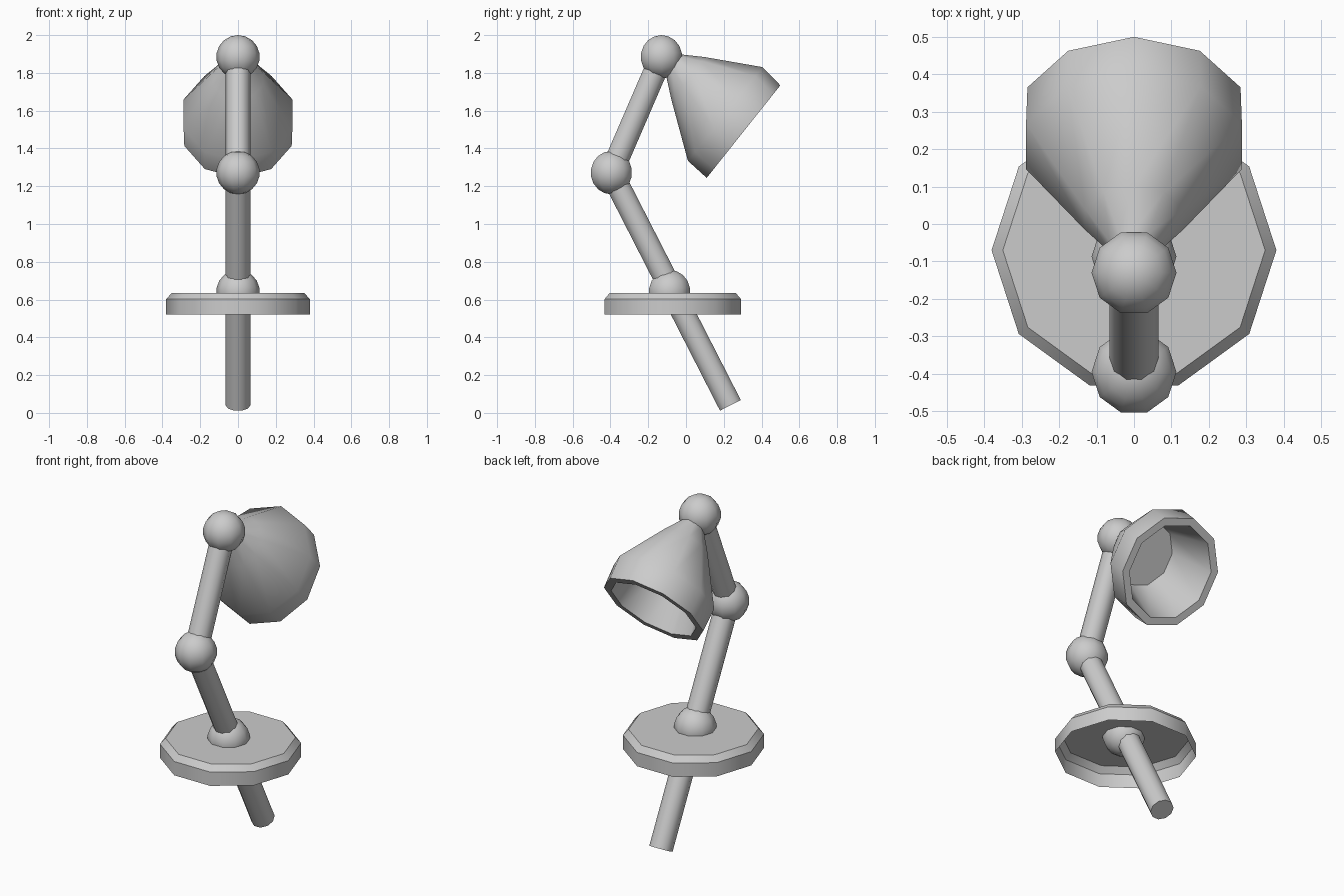
import bpy, math
from mathutils import Vector

if "Cube" in bpy.data.objects:
    bpy.data.objects.remove(bpy.data.objects["Cube"])

SIDES = 10


def finish(obj, name, angle=38):
    obj.name = name
    bpy.ops.object.select_all(action='DESELECT')
    obj.select_set(True)
    bpy.context.view_layer.objects.active = obj
    bpy.ops.object.shade_smooth_by_angle(angle=math.radians(angle))
    return obj


def lathe(name, rings, origin, axis, u, v, cap_start=True, cap_end=True):
    """Rings of (height, radius along u, radius along v, shift along u)."""
    verts, faces = [], []
    for h, ru, rv, shift in rings:
        for i in range(SIDES):
            t = math.tau * i / SIDES
            verts.append(origin + axis * h + u * (shift + ru * math.cos(t)) + v * (rv * math.sin(t)))
    for k in range(len(rings) - 1):
        for i in range(SIDES):
            j = (i + 1) % SIDES
            a, b = k * SIDES, (k + 1) * SIDES
            faces.append((a + i, a + j, b + j, b + i))
    if cap_start:
        faces.append(tuple(reversed(range(SIDES))))
    if cap_end:
        n = (len(rings) - 1) * SIDES
        faces.append(tuple(range(n, n + SIDES)))
    mesh = bpy.data.meshes.new(name)
    mesh.from_pydata(verts, [], faces)
    obj = bpy.data.objects.new(name, mesh)
    bpy.context.collection.objects.link(obj)
    return finish(obj, name)


def rod(name, a, b, r=0.065):
    a, b = Vector(a), Vector(b)
    axis = (b - a).normalized()
    u = Vector((1, 0, 0))
    return lathe(name, [(0, r, r, 0), ((b - a).length, r, r, 0)], a, axis, u, axis.cross(u))


def joint(name, loc, r=0.115):
    bpy.ops.mesh.primitive_uv_sphere_add(segments=SIDES, ring_count=9, radius=r, location=loc,
                                         rotation=(0, 0, math.pi / 2 * 0))
    # turn the side vertices onto the x axis
    obj = bpy.context.object
    obj.rotation_euler.z = math.pi / 2
    return finish(obj, name, 60)


X, Y, Z = Vector((1, 0, 0)), Vector((0, 1, 0)), Vector((0, 0, 1))

# Base: chamfered disc, open underneath
lathe("base", [(0.52, 0.38, 0.38, 0), (0.602, 0.38, 0.38, 0), (0.636, 0.35, 0.35, 0)],
      Vector((0, -0.07, 0)), Z, X, Y, cap_start=False)

# Arms and ball joints
elbow, head = (0, -0.395, 1.272), (0, -0.13, 1.885)
rod("lower_arm", (0, 0.235, 0.04), elbow)
rod("upper_arm", elbow, head)
for name, loc in (("base_joint", (0, -0.087, 0.642)), ("elbow_joint", elbow), ("head_joint", head)):
    joint(name, loc)

# Lampshade: outer cone, collar, rim, inner wall and flat inner end
axis = Vector((0, 0.783, -0.623)).normalized()
u = Vector((0, 0.623, 0.783)).normalized()
profile = [(-0.42, 0.04), (-0.37, 0.072), (-0.27, 0.144), (0, 0.317), (0.134, 0.313),
           (0.134, 0.268), (-0.17, 0.185)]
lathe("lampshade", [(h, r, r * 0.955, -0.095 * h) for h, r in profile],
      Vector((0, 0.2075, 1.5825)), axis, u, axis.cross(u))
